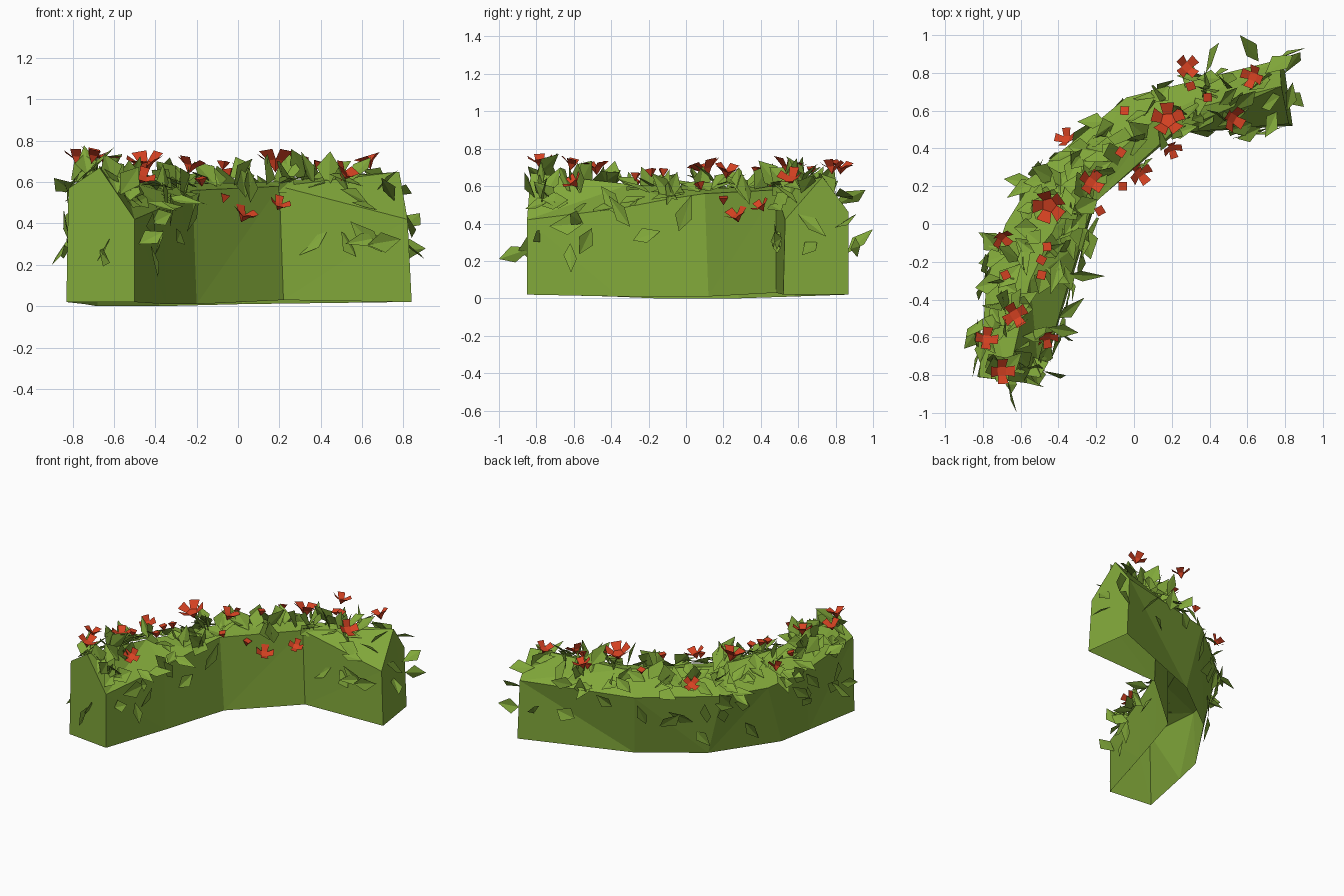
import bpy, bmesh, random, math
from mathutils import Vector

random.seed(5)
cube = bpy.data.objects.get("Cube")
if cube:
    bpy.data.objects.remove(cube, do_unlink=True)


def material(name, color):
    m = bpy.data.materials.new(name)
    m.use_nodes = True
    m.diffuse_color = color
    m.node_tree.nodes["Principled BSDF"].inputs["Base Color"].default_value = color
    return m


def finish(bm, name, mat):
    mesh = bpy.data.meshes.new(name)
    bm.to_mesh(mesh)
    bm.free()
    mesh.materials.append(mat)
    obj = bpy.data.objects.new(name, mesh)
    bpy.context.collection.objects.link(obj)


green = material("leaf green", (0.22, 0.39, 0.042, 1))
red = material("flower red", (0.68, 0.055, 0.016, 1))

# Cross-sections: inner foot, inner shoulder, ridge, outer shoulder, outer foot
sections = [
    [(-.50, -.85, .02), (-.50, -.85, .42), (-.67, -.83, .67), (-.82, -.81, .57), (-.83, -.81, .02)],
    [(-.35, -.36, .01), (-.36, -.36, .48), (-.55, -.30, .61), (-.78, -.30, .50), (-.74, -.40, .01)],
    [(-.27, -.10, .01), (-.28, -.10, .53), (-.42, -.02, .59), (-.68, .0, .46), (-.68, -.16, .0)],
    [(-.20, .12, .01), (-.22, .10, .56), (-.32, .18, .59), (-.50, .29, .46), (-.38, .28, .0)],
    [(.22, .48, .03), (.20, .48, .58), (.12, .56, .60), (-.04, .67, .47), (.02, .58, .01)],
    [(.84, .52, .02), (.82, .53, .42), (.78, .73, .65), (.77, .87, .46), (.79, .87, .02)],
]
rings = [[Vector(p) for p in s] for s in sections]
spans = len(rings) - 1

# Hedge shell lofted through the sections, capped at the ends, open underneath
bm = bmesh.new()
loops = [[bm.verts.new(p) for p in r] for r in rings]
for a, b in zip(loops, loops[1:]):
    for i in range(4):
        bm.faces.new((a[i], a[i + 1], b[i + 1], b[i]))
bm.faces.new(loops[0][::-1])
bm.faces.new(loops[-1])
bmesh.ops.triangulate(bm, faces=bm.faces[:])
finish(bm, "hedge_body", green)


def on_hedge(s, side, u, v):
    """Point and outward normal on one strip of the hedge."""
    a, b, c, d = rings[s][side], rings[s][side + 1], rings[s + 1][side], rings[s + 1][side + 1]
    p = a.lerp(b, v).lerp(c.lerp(d, v), u)
    n = (c.lerp(d, v) - a.lerp(b, v)).cross(b.lerp(d, u) - a.lerp(c, u)).normalized()
    core = sum(rings[s] + rings[s + 1], Vector()) / 10
    return p, n if n.dot(p - core) > 0 else -n


def add_leaf(bm, base, direction, up, length, width):
    """Kite-shaped leaf folded along its middle."""
    direction = direction.normalized()
    side = direction.cross(up).normalized()
    lift = side.cross(direction)
    left, right = [base + direction * length * random.uniform(.3, .65) + side * width * s
                   + lift * width * .25 for s in (1, -1)]
    v = [bm.verts.new(p) for p in (base, left, base + direction * length, right)]
    bm.faces.new((v[0], v[1], v[2]))
    bm.faces.new((v[0], v[2], v[3]))


def random_dir():
    return Vector([random.gauss(0, 1) for _ in range(3)]).normalized()


# Scattered leaves: dense on the crown, sparse and flatter on the walls
bm = bmesh.new()
for side, count, low, high, rise in (
        (0, 15, .5, 1, .2), (1, 30, 0, 1, .5), (2, 50, .1, 1, .4), (3, 24, 0, .6, .2)):
    for k in range(count):
        p, n = on_hedge(k % spans, side, random.random(), random.uniform(low, high))
        r = random_dir()
        d = (r - n * r.dot(n)).normalized() + n * random.uniform(.05, rise)
        add_leaf(bm, p + n * .01, d, n + random_dir() * .4,
                 random.uniform(.13, .22), random.uniform(.035, .06))

# Upright tufts along the ridge, thicker at the two ends
for s, count in ((0, 20), (1, 4), (2, 6), (3, 10), (4, 18)):
    for k in range(count):
        p, n = on_hedge(s, 1 + k % 2, random.random(), random.uniform(.3, .7))
        add_leaf(bm, p, Vector((0, 0, 1)) + random_dir() * .8, random_dir(),
                 random.uniform(.14, .19), random.uniform(.04, .065))

# Leaves sticking out around the ends
for base, tip in (
        ((-.67, -.82, .27), (-.62, -1, .21)), ((.66, .86, .24), (.56, 1, .37)),
        ((.80, .70, .30), (.90, .62, .23)), ((.80, .80, .38), (.88, .91, .45)),
        ((-.82, -.55, .33), (-.90, -.66, .2)), ((-.80, -.5, .55), (-.89, -.6, .62)),
        ((.38, .80, .5), (.45, .96, .58)), ((-.48, -.78, .3), (-.36, -.80, .36)),
        ((-.42, -.55, .4), (-.32, -.62, .45)), ((.81, .6, .45), (.84, .75, .33)),
        ((.28, .49, .24), (.43, .49, .36)), ((.50, .49, .36), (.57, .49, .24)),
        ((-.68, -.85, .22), (-.62, -.85, .33))):
    base, tip = Vector(base), Vector(tip)
    add_leaf(bm, base, tip - base, random_dir(), (tip - base).length, .045)
finish(bm, "leaves", green)


def add_flower(bm, centre, size, petals, axis):
    """Pointed cup with a flat middle and, on open flowers, squarish petals."""
    axis = axis.normalized()
    a = axis.orthogonal().normalized()
    b = axis.cross(a)
    turn = random.uniform(0, math.tau)
    sides = max(petals, 4)

    def spoke(k):
        t = turn + math.tau * k / sides
        return a * math.cos(t) + b * math.sin(t)

    rim = [bm.verts.new(centre + spoke(k + .5) * size * .48) for k in range(sides)]
    point = bm.verts.new(centre - axis * size * .65)
    bm.faces.new(rim)
    for k in range(sides):
        bm.faces.new((rim[k - 1], point, rim[k]))
    for k in range(petals):
        out = spoke(k)
        side = axis.cross(out)
        tips = [bm.verts.new(centre + out * size + side * size * s + axis * size * .45)
                for s in (.45, -.45)]
        bm.faces.new((rim[k - 1], rim[k], *tips))


up = Vector((0, 0, 1))

# Open flowers
bm = bmesh.new()
for x, y, z, size in (
        (-.70, -.78, .73, .065), (-.78, -.61, .72, .06), (-.63, -.48, .70, .065),
        (-.46, -.60, .62, .055), (-.70, -.07, .60, .055), (-.45, .10, .69, .085),
        (-.23, .22, .68, .065), (-.36, .45, .57, .055), (.03, .27, .44, .06),
        (.20, .40, .49, .05), (.18, .55, .70, .085), (.28, .83, .70, .06),
        (.63, .78, .70, .06), (.52, .56, .64, .065)):
    axis = up + random_dir() * .3
    if z < .65:
        # Low flowers lean out from the hedge side
        lean = Vector((-.5, .5, 0)) if x + .75 < y else Vector((.6, -.6, 0))
        axis += lean
    add_flower(bm, Vector((x, y, z)), size, 5 if size > .08 else 4, axis)
finish(bm, "flowers", red)

# Small closed buds
bm = bmesh.new()
for x, y, z in (
        (-.49, -.19, .69), (-.46, -.12, .69), (-.68, -.27, .63), (-.49, -.27, .67),
        (-.18, .07, .62), (-.07, .38, .70), (-.05, .60, .66), (.30, .73, .66),
        (.39, .67, .70), (-.06, .20, .54)):
    add_flower(bm, Vector((x, y, z)), .068, 0, up + random_dir() * .3)
finish(bm, "flower_buds", red)
